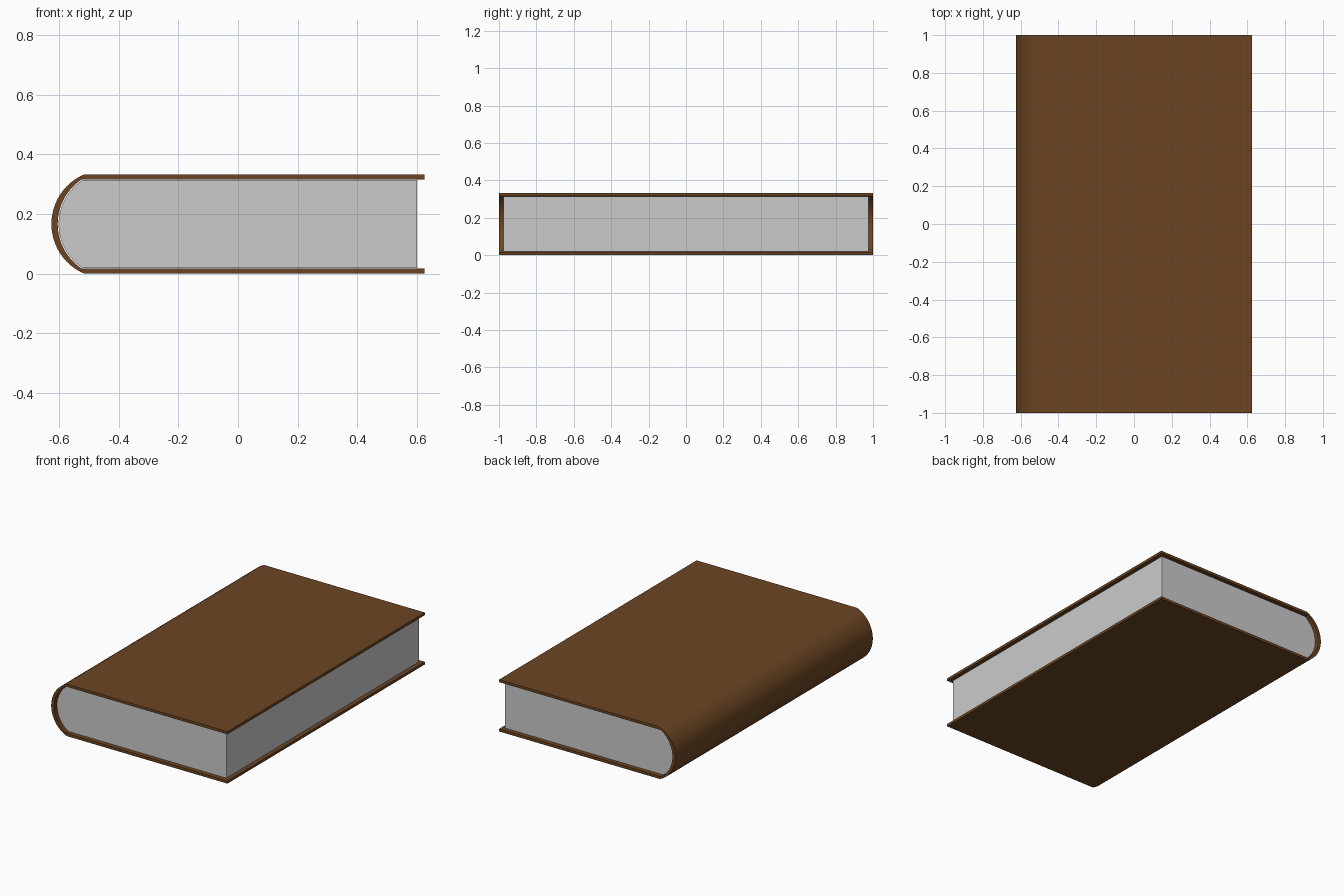
import bpy, bmesh, math

if "Cube" in bpy.data.objects:
    bpy.data.objects.remove(bpy.data.objects["Cube"])


def arc(tip_x, end_x, z0, z1, n=24):
    """Circular arc from (end_x, z1) bulging to tip_x and back to (end_x, z0)."""
    half, sag = (z1 - z0) / 2, end_x - tip_x
    r = (half ** 2 + sag ** 2) / (2 * sag)
    a = math.asin(half / r)
    return [(tip_x + r - r * math.cos(t), (z0 + z1) / 2 + r * math.sin(t))
            for t in (a - 2 * a * i / n for i in range(n + 1))]


def extrude_profile(name, points, half_len):
    """Extrude an x-z outline along y, centred on y = 0."""
    bm = bmesh.new()
    face = bm.faces.new([bm.verts.new((x, -half_len, z)) for x, z in points])
    ext = bmesh.ops.extrude_face_region(bm, geom=[face], use_keep_orig=True)
    moved = [v for v in ext["geom"] if isinstance(v, bmesh.types.BMVert)]
    bmesh.ops.translate(bm, vec=(0, 2 * half_len, 0), verts=moved)
    bmesh.ops.recalc_face_normals(bm, faces=bm.faces)
    mesh = bpy.data.meshes.new(name)
    bm.to_mesh(mesh)
    bm.free()
    obj = bpy.data.objects.new(name, mesh)
    bpy.context.collection.objects.link(obj)
    bpy.ops.object.select_all(action="DESELECT")
    obj.select_set(True)
    bpy.context.view_layer.objects.active = obj
    bpy.ops.object.shade_smooth_by_angle(angle=math.radians(25))
    return obj


H, T = 0.333, 0.017   # book height, cover thickness

# Cover: two boards joined by a rounded spine, one C-shaped section
outer = arc(-0.625, -0.515, 0, H)
inner = arc(-0.604, -0.523, T, H - T)
section = [(0.625, H)] + outer + [(0.625, 0), (0.625, T)] + inner[::-1] + [(0.625, H - T)]
cover = extrude_profile("cover", section, 1.0)
leather = bpy.data.materials.new("brown_leather")
leather.diffuse_color = (0.15, 0.06, 0.017, 1)
leather.use_nodes = True
leather.node_tree.nodes["Principled BSDF"].inputs["Base Color"].default_value = leather.diffuse_color
cover.data.materials.append(leather)

# Page block: rounded at the spine, set in slightly from the cover edges
G = 0.002
pages = extrude_profile(
    "pages", [(0.60, H - T - G)] + arc(-0.601, -0.521, T + G, H - T - G) + [(0.60, T + G)], 0.975)
